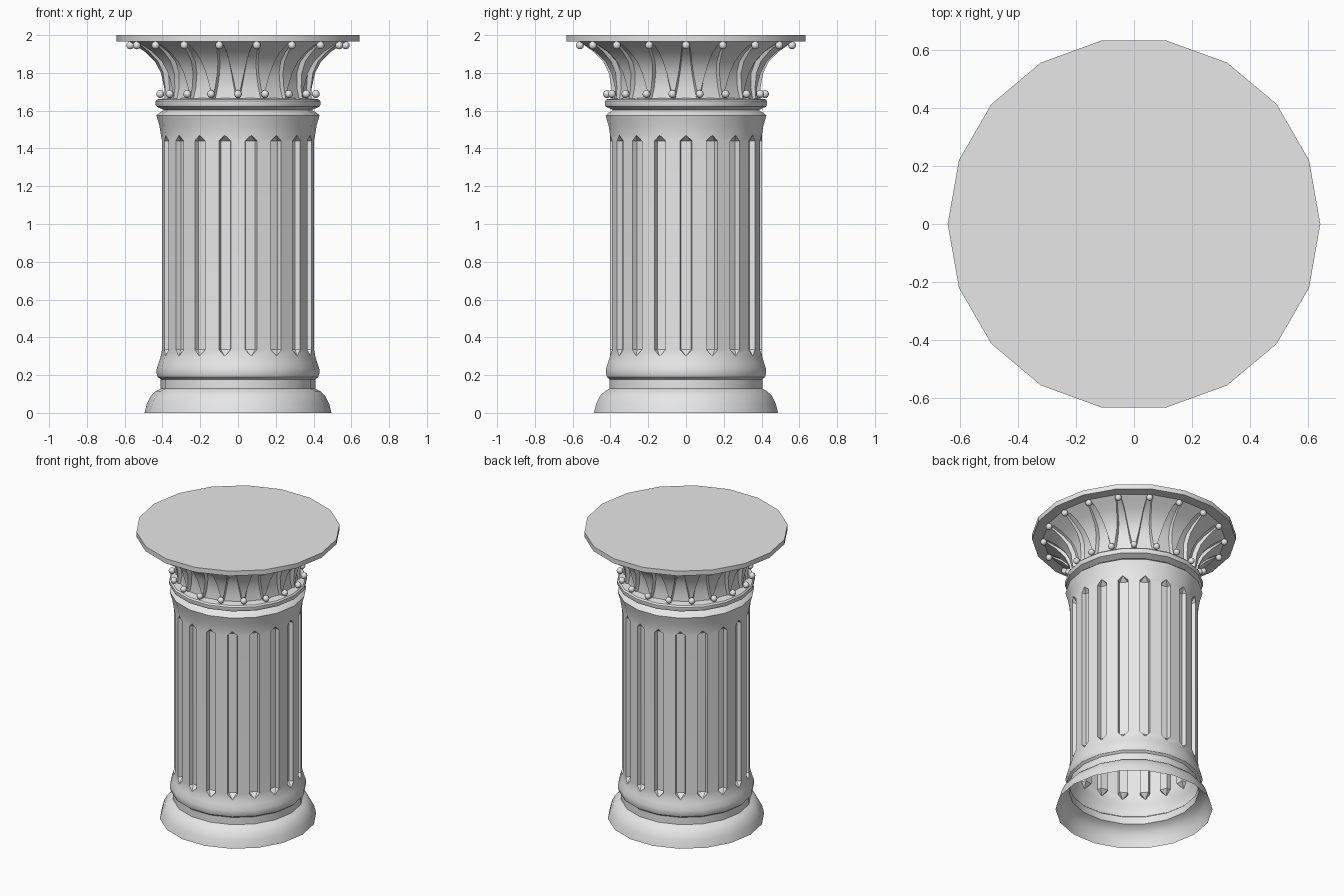
import bpy, bmesh
from math import sin, cos, pi
from mathutils import Matrix

cube = bpy.data.objects.get("Cube")
if cube:
    bpy.data.objects.remove(cube)

SIDES = 18
STEP = 2 * pi / SIDES
HALF = STEP / 2

stone = bpy.data.materials.new("pale_grey_stone")
stone.use_nodes = True
stone.diffuse_color = (0.8, 0.8, 0.8, 1)
stone.node_tree.nodes["Principled BSDF"].inputs["Base Color"].default_value = (0.8, 0.8, 0.8, 1)


def finish(name, bm):
    """Turn a bmesh into a shaded object."""
    mesh = bpy.data.meshes.new(name)
    bm.to_mesh(mesh)
    bm.free()
    mesh.materials.append(stone)
    obj = bpy.data.objects.new(name, mesh)
    bpy.context.collection.objects.link(obj)
    bpy.ops.object.select_all(action='DESELECT')
    obj.select_set(True)
    bpy.context.view_layer.objects.active = obj
    bpy.ops.object.shade_smooth_by_angle(angle=pi / 6)


def ring(z, r, share=0, depth=0):
    """One polygon ring; share and depth notch a groove into every corner."""
    w = share * r * sin(HALF)
    rim = (r - w * sin(HALF), w * cos(HALF))
    floor = (r - depth, w * 0.8)
    points = []
    for k in range(SIDES):
        c, s = cos(k * STEP), sin(k * STEP)
        for (u, t), side in ((rim, -1), (floor, -1), (floor, 1), (rim, 1)):
            points.append((u * c - side * t * s, u * s + side * t * c, z))
    return points


def turned(name, rows):
    """Skin a stack of rings, sharing coincident corners."""
    bm = bmesh.new()
    cache = {}

    def vert(p):
        key = tuple(round(v, 4) + 0.0 for v in p)
        if key not in cache:
            cache[key] = bm.verts.new(p)
        return cache[key]

    rings = [[vert(p) for p in ring(*row)] for row in rows]
    for low, high in zip(rings, rings[1:]):
        n = len(low)
        for i in range(n):
            j = (i + 1) % n
            corners = list(dict.fromkeys((low[i], low[j], high[j], high[i])))
            if len(corners) > 2 and not bm.faces.get(corners):
                bm.faces.new(corners)
    finish(name, bm)


def beads(name, z, r, offset):
    """A ring of small balls."""
    bm = bmesh.new()
    for k in range(SIDES):
        a = k * STEP + offset
        bmesh.ops.create_uvsphere(bm, u_segments=12, v_segments=8, radius=0.021,
                                  matrix=Matrix.Translation((r * cos(a), r * sin(a), z)))
    finish(name, bm)


# Flared foot, open underneath
turned("base", [(0, 0.495), (0.05, 0.482), (0.09, 0.462), (0.115, 0.436),
                (0.128, 0.41), (0.178, 0.41)])

# Torus, fluted shaft and flared neck
turned("shaft", [(0.178, 0.41), (0.19, 0.425), (0.21, 0.431), (0.235, 0.43),
                 (0.27, 0.418), (0.3, 0.409),
                 (0.335, 0.408, 0.46, 0.035), (1.44, 0.408, 0.46, 0.035),
                 (1.47, 0.408), (1.52, 0.416), (1.575, 0.432),
                 (1.59, 0.415), (1.603, 0.39)])

# Collar ring below the capital
turned("collar", [(1.603, 0.39), (1.622, 0.432), (1.632, 0.436), (1.65, 0.436),
                  (1.66, 0.428), (1.668, 0.36)])

# Flaring bell with ribs that narrow downwards
turned("capital", [(1.665, 0.4, 1, 0.025), (1.72, 0.4, 0.8, 0.03),
                   (1.8, 0.415, 0.55, 0.035), (1.86, 0.445, 0.4, 0.035),
                   (1.91, 0.495, 0.3, 0.03), (1.945, 0.545, 0.2, 0.02),
                   (1.967, 0.575)])

# Top slab
turned("abacus", [(1.967, 0.5), (1.967, 0.643), (2, 0.643), (2, 0)])

# Beads at the rib points and groove heads
beads("lower_beads", 1.688, 0.418, HALF)
beads("upper_beads", 1.946, 0.57, 0)
